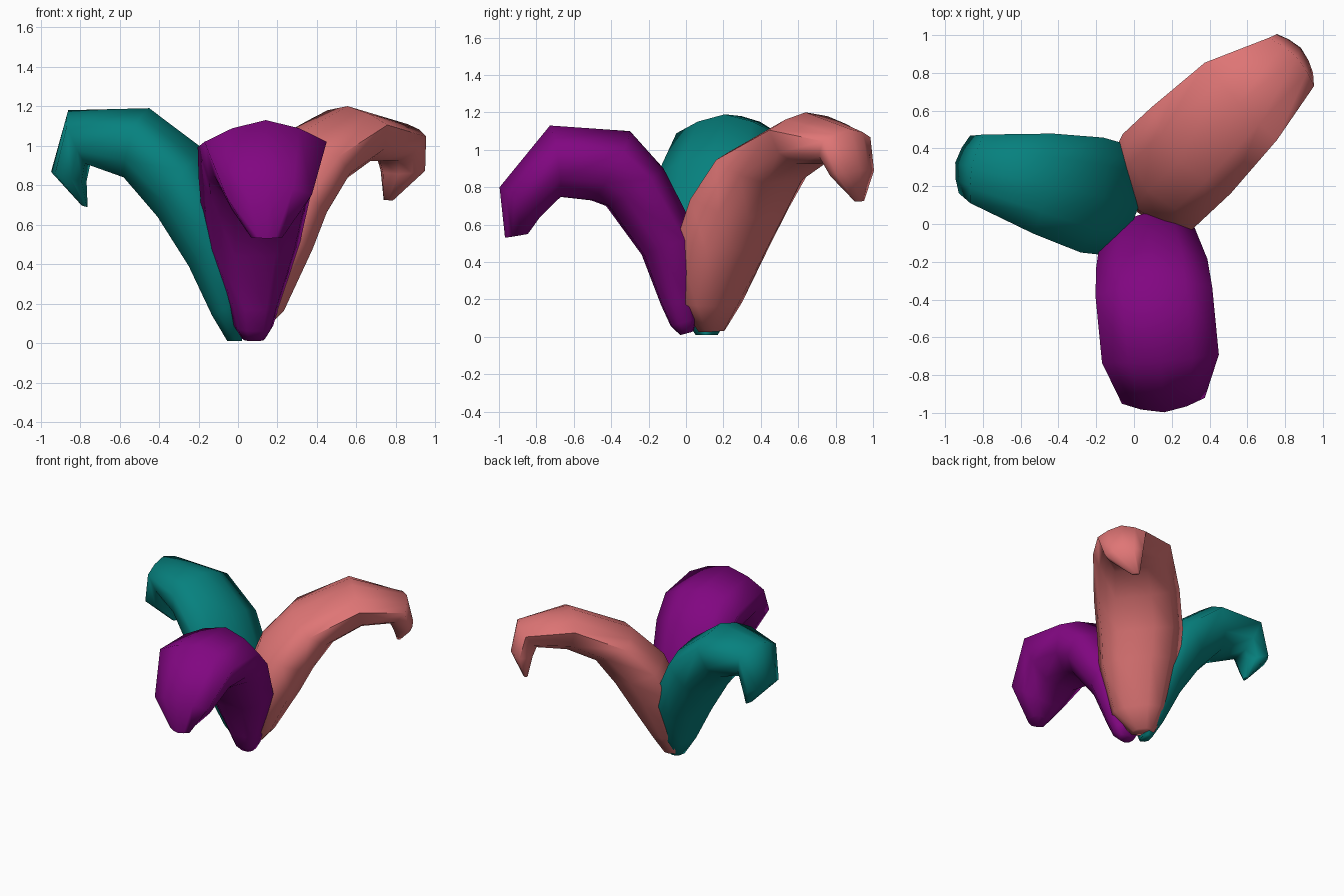
import bpy, bmesh, math
from mathutils import Vector

cube = bpy.data.objects.get("Cube")
if cube:
    bpy.data.objects.remove(cube)


def material(name, rgb):
    mat = bpy.data.materials.new(name)
    mat.use_nodes = True
    colour = (*rgb, 1)
    mat.diffuse_color = colour
    mat.node_tree.nodes["Principled BSDF"].inputs["Base Color"].default_value = colour
    return mat


# Half cross-section: (share of half width, share of depth from ridge to underside)
HALF = [(0, 0), (.55, .11), (1, .29), (.83, .75), (.42, 1)]
SECTION = HALF + [(-w, d) for w, d in reversed(HALF[1:])]


def petal(name, mat, origin, azimuth, tilt, stations):
    """Loft through (ridge r, ridge z, underside r, underside z, half width, optional side shift)."""
    out = Vector((math.cos(math.radians(azimuth)), math.sin(math.radians(azimuth)), 0))
    side = Vector((-out.y, out.x, tilt))
    start = Vector((*origin, 0))
    bm = bmesh.new()
    rings = []
    for ridge_r, ridge_z, under_r, under_z, half, *shift in stations:
        ring = []
        for w, d in SECTION:
            r = ridge_r + (under_r - ridge_r) * d
            z = ridge_z + (under_z - ridge_z) * d
            across = w * half + sum(shift)
            ring.append(bm.verts.new(start + out * r + side * across + Vector((0, 0, z))))
        rings.append(ring)
    n = len(SECTION)
    for a, b in zip(rings, rings[1:]):
        for i in range(n):
            j = (i + 1) % n
            bm.faces.new((a[i], a[j], b[j], b[i]))
    bm.faces.new(rings[0])
    bm.faces.new(rings[-1])
    bmesh.ops.recalc_face_normals(bm, faces=bm.faces)
    mesh = bpy.data.meshes.new(name)
    bm.to_mesh(mesh)
    bm.free()
    mesh.materials.append(mat)
    obj = bpy.data.objects.new(name, mesh)
    bpy.context.collection.objects.link(obj)
    bpy.ops.object.select_all(action='DESELECT')
    obj.select_set(True)
    bpy.context.view_layer.objects.active = obj
    bpy.ops.object.shade_smooth_by_angle(angle=math.radians(85))


# Front petal, with a broad drooping tip
petal("front_petal", material("purple", (.22, .002, .22)), (.08, 0), -86, 0, [
    (-.04, .03, .03, .01, .06),
    (-.06, .1, .08, .06, .1),
    (-.06, .2, .13, .17, .13),
    (-.06, .55, .23, .44, .245, -.01),
    (.12, .9, .42, .7, .295),
    (.3, 1.1, .5, .73, .31),
    (.73, 1.13, .68, .75, .31, .01),
    (1, .8, .79, .64, .22, .01),
    (.97, .53, .85, .55, .08)])

# Right petal, with a hooked tip
petal("right_petal", material("teal", (.002, .22, .21)), (0, .11), 169, 0, [
    (-.02, .01, .05, .01, .06),
    (-.03, .2, .12, .14, .17),
    (-.03, .58, .23, .39, .295),
    (.16, .97, .39, .64, .31),
    (.46, 1.19, .57, .84, .27, -.01),
    (.88, 1.18, .78, .91, .185, -.02),
    (.97, .87, .8, .82, .155, -.03),
    (.82, .7, .79, .69, .03, -.06)])

# Back left petal, the longest one
petal("back_left_petal", material("salmon pink", (.74, .18, .18)), (-.03, .08), 43, .06, [
    (.04, .03, .14, .03, .08),
    (.02, .2, .23, .17, .2, -.03),
    (.03, .56, .41, .47, .29, -.02),
    (.14, .8, .51, .64, .31),
    (.37, 1.02, .65, .83, .31),
    (.81, 1.2, .86, .93, .28, .01),
    (1.2, 1.11, 1.07, .93, .175, -.02),
    (1.25, .89, 1.1, .86, .14),
    (1.17, .72, 1.14, .72, .03, .08)])
